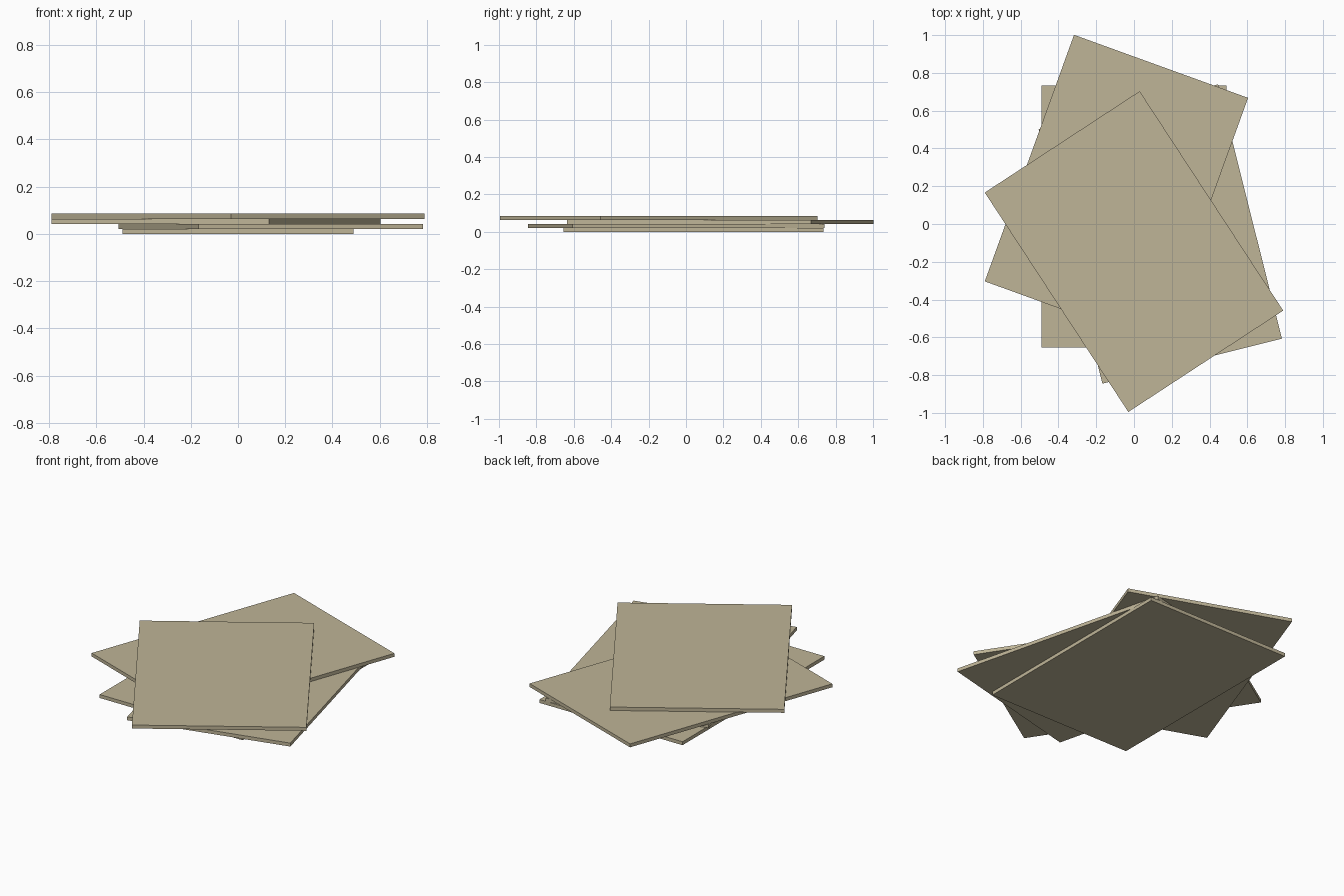
import bpy
import math

if "Cube" in bpy.data.objects:
    bpy.data.objects.remove(bpy.data.objects["Cube"])

WIDTH, LENGTH, THICK = 0.98, 1.388, 0.0214

card = bpy.data.materials.new("tan_cardboard")
card.diffuse_color = (0.52, 0.46, 0.31, 1.0)
card.use_nodes = True
card.node_tree.nodes["Principled BSDF"].inputs["Base Color"].default_value = card.diffuse_color


def add_sheet(name, level, x, y, turn):
    """Flat rectangular sheet lying on the given level of the pile."""
    bpy.ops.mesh.primitive_cube_add(
        size=1,
        location=(x, y, (level + 0.5) * THICK),
        rotation=(0, 0, math.radians(turn)))
    sheet = bpy.context.object
    sheet.name = name
    sheet.scale = (WIDTH, LENGTH, THICK)
    sheet.data.materials.append(card)


# Loose pile of sheets, bottom to top: name, x, y, turn in degrees
SHEETS = [
    ("bottom_sheet", 0.0, 0.04, 0.0),
    ("second_sheet", 0.139, -0.053, 14.1),
    ("third_sheet", -0.093, 0.182, -19.9),
    ("top_sheet", 0.0, -0.146, 33.2),
]
for level, (name, x, y, turn) in enumerate(SHEETS):
    add_sheet(name, level, x, y, turn)
